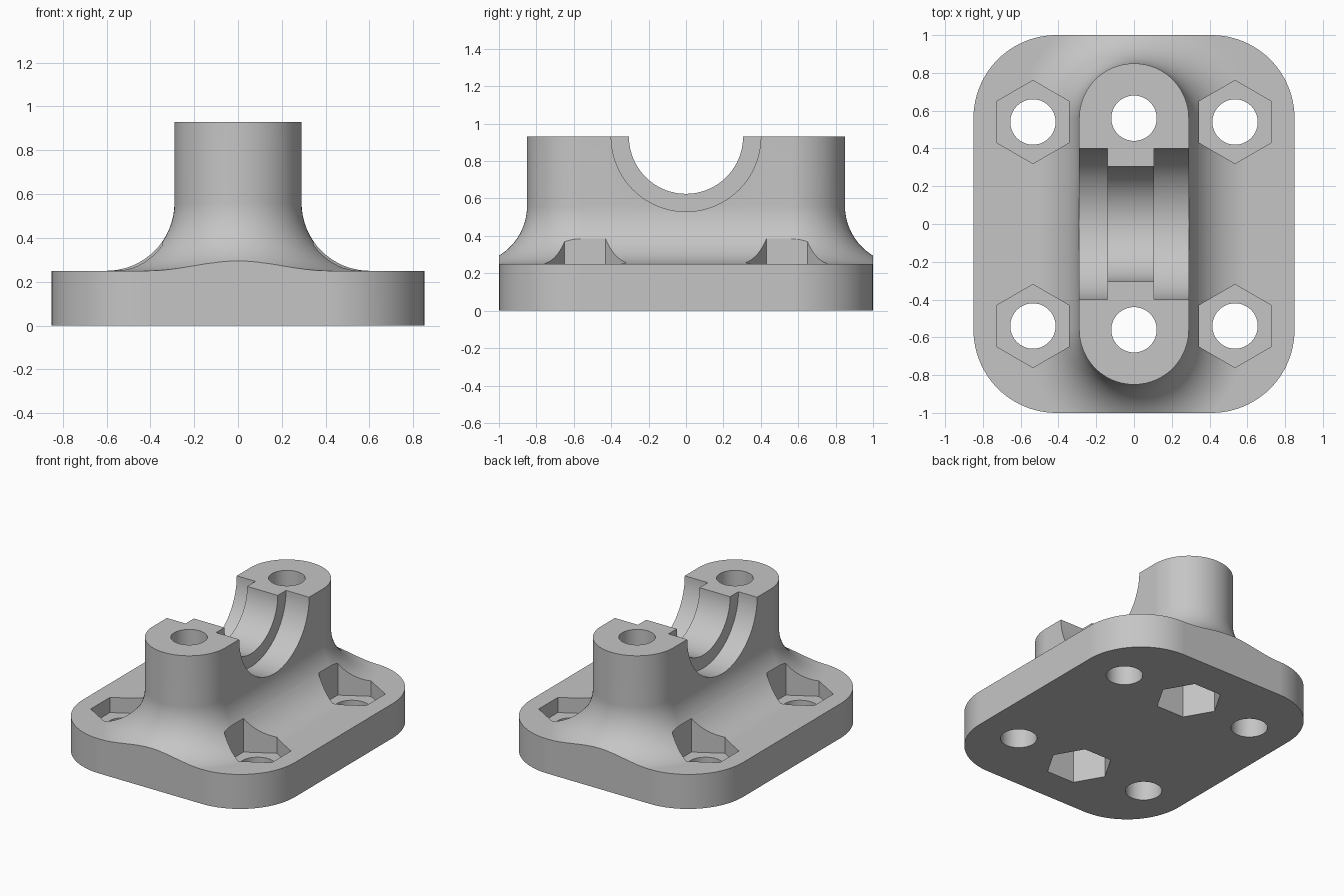
import bpy
import bmesh
from math import sin, cos, pi, radians

cube = bpy.data.objects.get("Cube")
if cube:
    bpy.data.objects.remove(cube, do_unlink=True)

HALF_X, HALF_Y, CORNER = 0.85, 1.0, 0.44
BASE_TOP, TOP = 0.25, 0.93
POST_R, POST_Y, FILLET = 0.29, 0.56, 0.31
HOLE_R, HEX_R = 0.12, 0.22
BOLT_X, BOLT_Y = 0.535, 0.54

gray = bpy.data.materials.new("light_gray")
gray.use_nodes = True
colour = (0.56, 0.56, 0.56, 1)
gray.diffuse_color = colour
gray.node_tree.nodes["Principled BSDF"].inputs["Base Color"].default_value = colour


def rounded_outline(hx, hy, r, steps=24):
    """Points of a rectangle with round corners."""
    pts = []
    for k, (sx, sy) in enumerate([(1, 1), (-1, 1), (-1, -1), (1, -1)]):
        for i in range(steps + 1):
            a = pi / 2 * (k + i / steps)
            pts.append((sx * (hx - r) + r * cos(a), sy * (hy - r) + r * sin(a)))
    return pts


def circle(x, y, r, n=64, turn=0.0):
    return [(x + r * cos(turn + 2 * pi * i / n), y + r * sin(turn + 2 * pi * i / n))
            for i in range(n)]


def loft(name, rings):
    """Closed solid through rings of 3D points."""
    bm = bmesh.new()
    loops = [[bm.verts.new(p) for p in ring] for ring in rings]
    for a, b in zip(loops, loops[1:]):
        for i in range(len(a)):
            j = (i + 1) % len(a)
            bm.faces.new((a[i], a[j], b[j], b[i]))
    bm.faces.new(loops[0])
    bm.faces.new(loops[-1])
    bmesh.ops.remove_doubles(bm, verts=bm.verts, dist=1e-5)
    bmesh.ops.recalc_face_normals(bm, faces=bm.faces)
    mesh = bpy.data.meshes.new(name)
    bm.to_mesh(mesh)
    bm.free()
    mesh.materials.append(gray)
    ob = bpy.data.objects.new(name, mesh)
    bpy.context.collection.objects.link(ob)
    return ob


def prism(name, outline, z0, z1):
    return loft(name, [[(x, y, z) for x, y in outline] for z in (z0, z1)])


def x_cylinder(name, r, x0, x1):
    return loft(name, [[(x, y, z) for y, z in circle(0, TOP, r, 128)] for x in (x0, x1)])


def combine(target, tool, operation):
    """Apply a boolean and remove the tool."""
    mod = target.modifiers.new("cut", "BOOLEAN")
    mod.object, mod.operation, mod.solver = tool, operation, "EXACT"
    bpy.ops.object.select_all(action="DESELECT")
    bpy.context.view_layer.objects.active = target
    target.select_set(True)
    bpy.ops.object.modifier_apply(modifier=mod.name)
    bpy.data.objects.remove(tool, do_unlink=True)


# Post with a concave fillet flaring out at its foot
profile = [(FILLET, 0.1)]
for i in range(17):
    a = pi / 2 * i / 16
    profile.append((FILLET * (1 - sin(a)), BASE_TOP + FILLET * (1 - cos(a))))
profile.append((0, TOP))
rings = []
for grow, z in profile:
    r = POST_R + grow
    rings.append([(x, y, z) for x, y in rounded_outline(r, POST_Y + r, r)])
post = loft("post", rings)

# Base slab joined to the post, then trimmed to the rounded plate outline
bracket = prism("bearing_bracket", rounded_outline(1.2, 1.4, 0.1, 2), 0, BASE_TOP)
combine(bracket, post, "UNION")
plate = rounded_outline(HALF_X, HALF_Y, CORNER)
combine(bracket, prism("plate_outline", plate, -0.5, 1.5), "INTERSECT")

# Stepped half-round saddle with a raised middle rib
combine(bracket, x_cylinder("saddle", 0.305, -0.7, 0.7), "DIFFERENCE")
combine(bracket, x_cylinder("saddle_step_a", 0.4, -0.7, -0.14), "DIFFERENCE")
combine(bracket, x_cylinder("saddle_step_b", 0.4, 0.105, 0.7), "DIFFERENCE")

for sy in (-1, 1):
    # Cap bolt holes with nut pockets underneath
    y = sy * POST_Y
    combine(bracket, prism("cap_hole", circle(0, y, HOLE_R), -0.5, 1.5), "DIFFERENCE")
    combine(bracket, prism("nut_pocket", circle(0, y, HEX_R, 6), -0.5, 0.42), "DIFFERENCE")
    # Mounting holes with hexagonal recesses on top
    for sx in (-1, 1):
        x, y = sx * BOLT_X, sy * BOLT_Y
        combine(bracket, prism("bolt_hole", circle(x, y, HOLE_R), -0.5, 1.5), "DIFFERENCE")
        combine(bracket, prism("bolt_recess", circle(x, y, HEX_R, 6, pi / 2), 0.14, 1.5),
                "DIFFERENCE")

# Smooth curved walls, keep machined edges crisp
bpy.ops.object.select_all(action="DESELECT")
bracket.select_set(True)
bpy.context.view_layer.objects.active = bracket
bpy.ops.object.shade_smooth_by_angle(angle=radians(25))
normals = bracket.modifiers.new("weighted_normals", "WEIGHTED_NORMAL")
normals.keep_sharp = True
